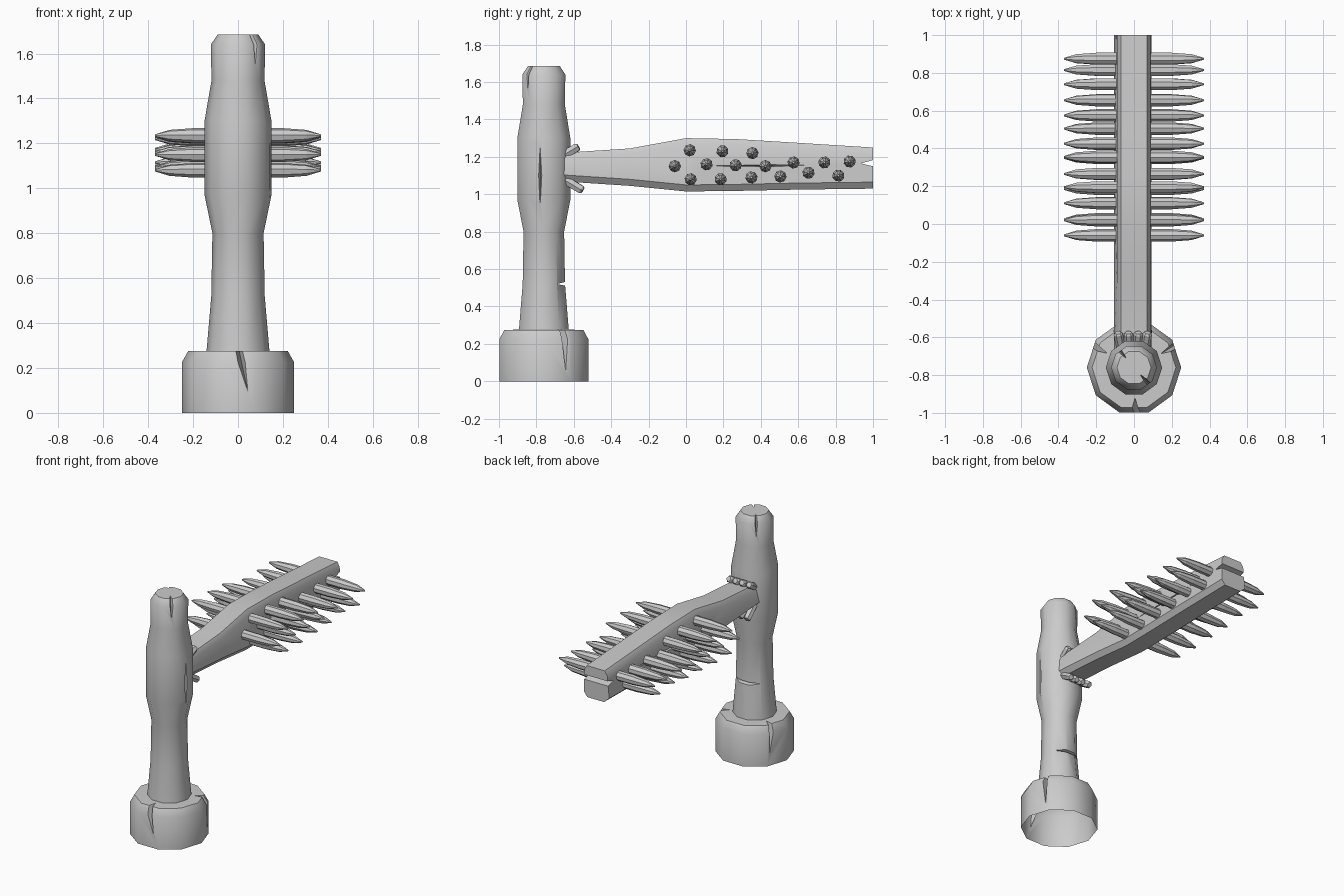
import bpy, bmesh
from math import cos, sin, pi, radians
from mathutils import Vector, Matrix

if "Cube" in bpy.data.objects:
    bpy.data.objects.remove(bpy.data.objects["Cube"])

CY = -0.76  # post axis


def finish(name, bm, angle=None):
    bmesh.ops.recalc_face_normals(bm, faces=bm.faces)
    me = bpy.data.meshes.new(name)
    bm.to_mesh(me)
    bm.free()
    ob = bpy.data.objects.new(name, me)
    bpy.context.collection.objects.link(ob)
    if angle:
        smooth(ob, angle)
    return ob


def select(ob):
    bpy.ops.object.select_all(action='DESELECT')
    ob.select_set(True)
    bpy.context.view_layer.objects.active = ob


def smooth(ob, angle):
    select(ob)
    bpy.ops.object.shade_smooth_by_angle(angle=radians(angle))


def loft(bm, rings):
    loops = [[bm.verts.new(p) for p in ring] for ring in rings]
    n = len(loops[0])
    for a, b in zip(loops, loops[1:]):
        for i in range(n):
            j = (i + 1) % n
            bm.faces.new((a[i], a[j], b[j], b[i]))
    bm.faces.new(loops[0])
    bm.faces.new(loops[-1])


def lathe(bm, profile, n, matrix):
    loft(bm, [[matrix @ Vector((r * cos(2 * pi * i / n), r * sin(2 * pi * i / n), z))
               for i in range(n)] for r, z in profile])


def cut(ob, points):
    bm = bmesh.new()
    for p in points:
        bm.verts.new(p)
    bmesh.ops.convex_hull(bm, input=bm.verts)
    cutter = finish("crack_cutter", bm)
    cutter.hide_render = True
    select(ob)
    mod = ob.modifiers.new("crack", 'BOOLEAN')
    mod.operation, mod.solver, mod.object = 'DIFFERENCE', 'EXACT', cutter
    bpy.ops.object.modifier_apply(modifier=mod.name)
    bpy.data.objects.remove(cutter)


def crack(ob, deg, r, depth, width, z_wide, z_tip, shift=0.0):
    # tapering split running along the post surface
    m = Matrix.Translation((0, CY, 0)) @ Matrix.Rotation(radians(deg), 4, 'Z')
    cut(ob, [m @ Vector(p) for p in ((r, -width, z_wide), (r, width, z_wide),
                                     (r - depth, 0, z_wide), (r, shift, z_tip))])


# post with its wide ten-sided foot
bm = bmesh.new()
lathe(bm, [(.25, 0), (.25, .225), (.222, .275), (.14, .276), (.119, .52), (.114, .8),
           (.149, .97), (.149, 1.3), (.118, 1.48), (.121, 1.64), (.09, 1.685)],
      10, Matrix.Translation((0, CY, 0)))
post = finish("post", bm)

# splits in the foot, crown and shaft
crack(post, -90, .27, .12, .035, .30, .02, .06)
crack(post, 27, .27, .12, .03, .30, -.02, .01)
crack(post, 153, .27, .12, .03, .30, .02, -.03)
crack(post, -48, .14, .10, .02, 1.70, 1.50)
crack(post, 130, .14, .08, .02, 1.70, 1.48)
crack(post, -8, .152, .03, .012, 1.10, 1.32)
crack(post, -8, .152, .03, .012, 1.10, .86)
cut(post, [(x, CY + y, z) for x in (-.12, .12)
           for y, z in ((.07, .52), (.17, .50), (.17, .545))])

# foot is open underneath
bm = bmesh.new()
bm.from_mesh(post.data)
bmesh.ops.delete(bm, geom=[f for f in bm.faces
                           if all(abs(v.co.z) < 1e-4 for v in f.verts)], context='FACES')
bm.to_mesh(post.data)
bm.free()
smooth(post, 40)

# beam: (y, bottom, top) stations with a chamfered section
bm = bmesh.new()
rings = []
for y, lo, hi in ((-.68, 1.07, 1.22), (-.3, 1.045, 1.245), (0, 1.015, 1.30),
                  (.27, 1.018, 1.295), (.6, 1.025, 1.275), (1, 1.03, 1.25)):
    rings.append([(x, y, z) for x, z in (
        (-.07, hi), (.07, hi), (.088, hi - .032), (.092, lo + .035),
        (.065, lo), (-.065, lo), (-.105, lo + .035), (-.09, hi - .032))])
loft(bm, rings)
beam = finish("beam", bm)

# split end and long side grooves
cut(beam, [(x, y, z) for x in (-.2, .2)
           for y, z in ((.935, 1.165), (1.02, 1.145), (1.02, 1.188))])
for s in (-1, 1):
    cut(beam, [(s * .115, -.35, 1.15), (s * .115, .45, 1.14), (s * .115, .45, 1.165),
               (s * .07, .45, 1.152), (s * .115, .99, 1.165)])
smooth(beam, 30)

# spikes driven right through the beam
SPIKES = ((-.06, 1.15), (.02, 1.235), (.025, 1.08), (.11, 1.16), (.185, 1.08), (.195, 1.23),
          (.265, 1.155), (.35, 1.09), (.355, 1.22), (.425, 1.15), (.505, 1.095), (.575, 1.17),
          (.655, 1.115), (.74, 1.17), (.815, 1.10), (.875, 1.175))
half = [(.033, .2), (.025, .305), (.005, .37)]
profile = [(r, -x) for r, x in reversed(half)] + half
for k, (y, z) in enumerate(SPIKES):
    bm = bmesh.new()
    turn = Matrix.Rotation(pi / 2, 4, 'Y') @ Matrix.Rotation(k * .7, 4, 'Z')
    lathe(bm, profile, 8, Matrix.Translation((0, y, z)) @ turn)
    finish(f"spike_{k + 1}", bm)

# pegs pinning the beam to the post, above and below
for label, z0, z1, y1 in (("upper", 1.205, 1.255, -.575), ("lower", 1.085, 1.02, -.552)):
    for k, x in enumerate((-.085, -.03, .022, .072)):
        a, b = Vector((x * .8, -.66, z0)), Vector((x, y1, z1))
        d = b - a
        bm = bmesh.new()
        m = Matrix.Translation(a) @ d.to_track_quat('Z', 'Y').to_matrix().to_4x4()
        lathe(bm, [(.025, 0), (.025, d.length - .01), (.018, d.length)], 6, m)
        finish(f"{label}_peg_{k + 1}", bm)
